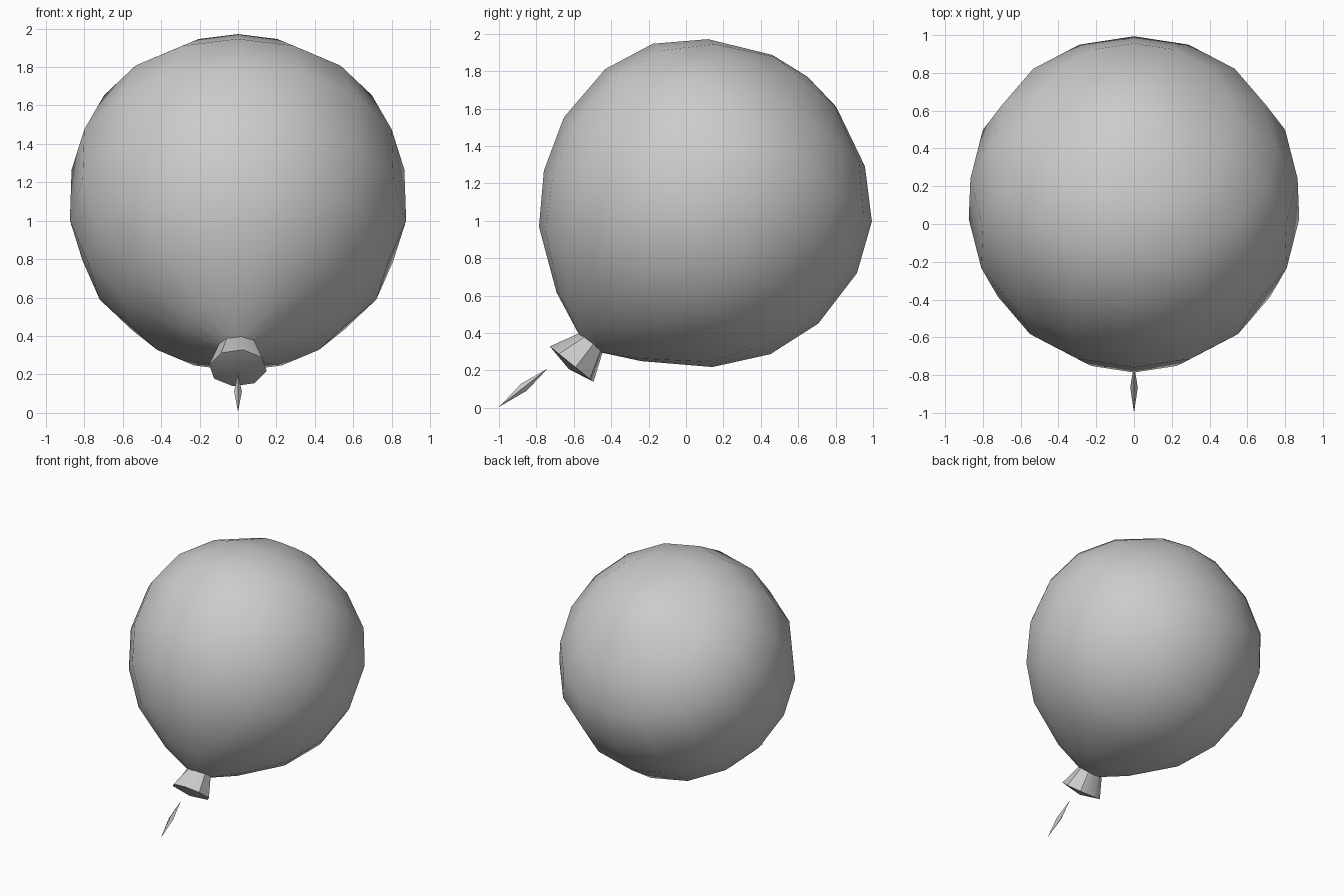
import bpy, bmesh
from math import sin, cos, pi, radians
from mathutils import Vector

if "Cube" in bpy.data.objects:
    bpy.data.objects.remove(bpy.data.objects["Cube"])

POLE = Vector((0, 0.65, 1.77))          # crown of the tilted balloon
AXIS = Vector((0, 0.63, 0.777))         # knot-to-crown direction
DOWN = Vector((0, 0.777, -0.63))        # in-plane radial direction
SIDE = Vector((1, 0, 0))


def revolve(name, profile, sides, origin, axis, down, phase=0.0, smooth=180):
    """Rings of (distance along axis, side radius, in-plane radius, offset); radius 0 is a tip."""
    bm = bmesh.new()
    rings = []
    for s, rx, rd, off in profile:
        c = origin + axis * s + down * off
        if rx == 0:
            rings.append([bm.verts.new(c)])
        else:
            rings.append([bm.verts.new(c + SIDE * rx * sin(a) + down * rd * cos(a))
                          for a in (phase + 2 * pi * i / sides for i in range(sides))])
    for a, b in zip(rings, rings[1:]):
        for i in range(sides):
            j = (i + 1) % sides
            quad = [a[i % len(a)], a[j % len(a)], b[j % len(b)], b[i % len(b)]]
            bm.faces.new(list(dict.fromkeys(quad)))
    bmesh.ops.recalc_face_normals(bm, faces=bm.faces)
    me = bpy.data.meshes.new(name)
    bm.to_mesh(me)
    bm.free()
    ob = bpy.data.objects.new(name, me)
    bpy.context.collection.objects.link(ob)
    if smooth:
        bpy.ops.object.select_all(action='DESELECT')
        ob.select_set(True)
        bpy.context.view_layer.objects.active = ob
        bpy.ops.object.shade_smooth_by_angle(angle=radians(smooth))
    return ob


# Balloon body, 16 sides
body = [(0, 0, 0), (-0.028, 0.22, 0), (-0.179, 0.54, 0), (-0.384, 0.754, 0),
        (-0.649, 0.866, 0), (-0.989, 0.875, 0), (-1.277, 0.779, 0),
        (-1.526, 0.596, -0.015), (-1.74, 0.292, -0.025), (-1.84, 0.075, -0.005),
        (-1.86, 0, 0)]
revolve("balloon_body", [(s, r, r, o) for s, r, o in body], 16, POLE, AXIS, DOWN)

# Flared knot, 8 sides with a shallow pointed underside
revolve("balloon_knot", [(-1.80, 0, 0, 0), (-1.83, 0.10, 0.08, -0.004),
                         (-1.987, 0.152, 0.153, -0.012), (-2.017, 0, 0, -0.008)],
        8, POLE, AXIS, DOWN, phase=radians(-10), smooth=40)

# Spindle-shaped string end, 4 sides
tip, top = Vector((0, -1.0, 0.005)), Vector((0, -0.74, 0.21))
along = (top - tip).normalized()
revolve("string", [(0, 0, 0, 0), (0.17, 0.02, 0.024, 0), ((top - tip).length, 0, 0, 0)],
        4, tip, along, SIDE.cross(along), smooth=30)
